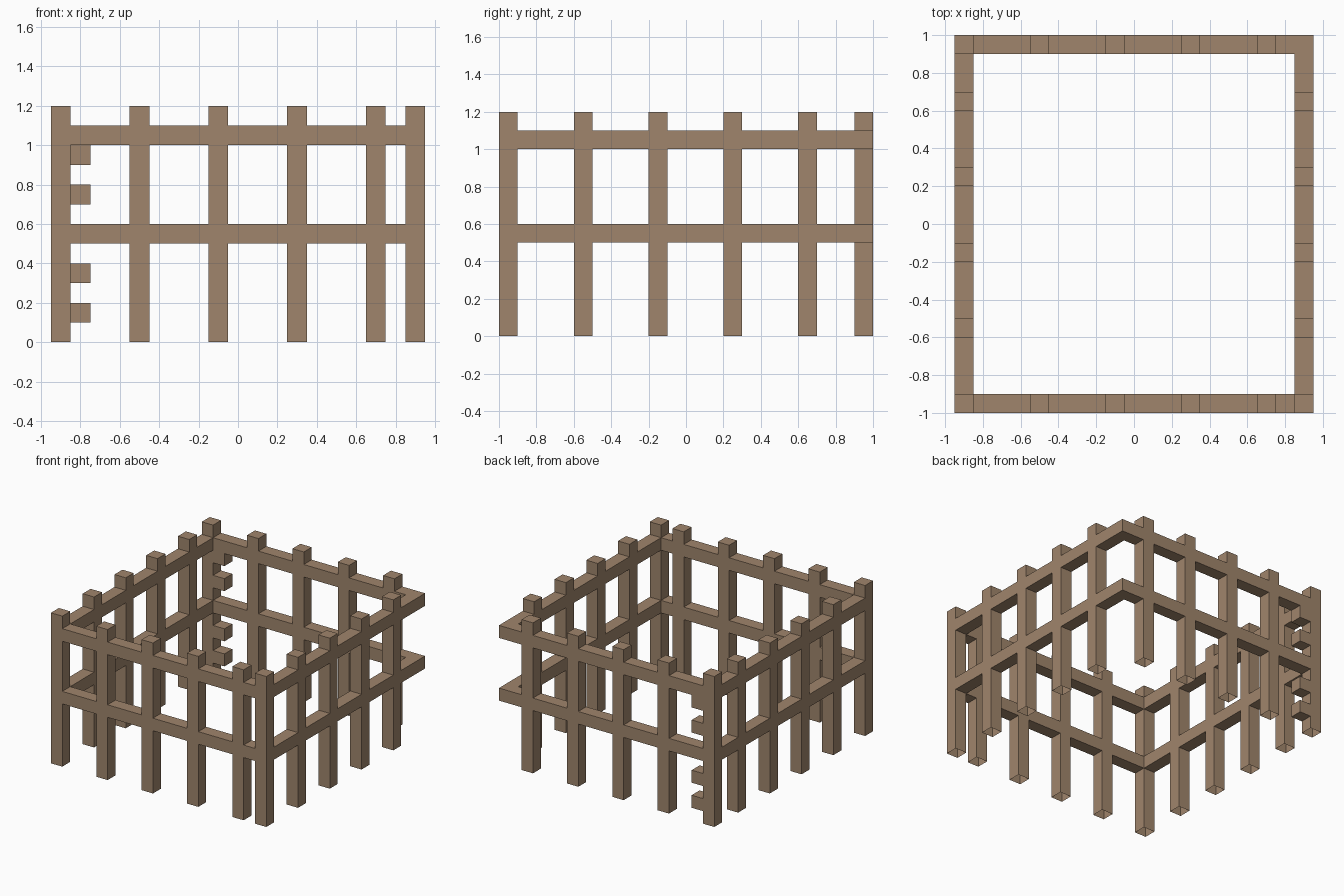
import bpy, bmesh
from mathutils import Vector

if "Cube" in bpy.data.objects:
    bpy.data.objects.remove(bpy.data.objects["Cube"])

T = 0.1  # thickness of every timber

wood = bpy.data.materials.new("wood")
wood.diffuse_color = (0.35, 0.235, 0.15, 1)
wood.use_nodes = True
wood.node_tree.nodes["Principled BSDF"].inputs["Base Color"].default_value = wood.diffuse_color


def box(name, lo, hi, open_bottom=False):
    """Axis-aligned timber between two corners."""
    lo, hi = Vector(lo), Vector(hi)
    bm = bmesh.new()
    bmesh.ops.create_cube(bm, size=1)
    bmesh.ops.scale(bm, vec=hi - lo, verts=bm.verts)
    bmesh.ops.translate(bm, vec=(lo + hi) / 2, verts=bm.verts)
    if open_bottom:
        bm.normal_update()
        bmesh.ops.delete(bm, geom=[f for f in bm.faces if f.normal.z < -0.5],
                         context='FACES_ONLY')
    mesh = bpy.data.meshes.new(name)
    bm.to_mesh(mesh)
    bm.free()
    mesh.materials.append(wood)
    obj = bpy.data.objects.new(name, mesh)
    bpy.context.collection.objects.link(obj)
    return obj


def post(name, x, y):
    box(name, (x, y, 0), (x + T, y + T, 1.2), open_bottom=True)


# Front and back posts, including three corners (back right has none)
for x in (-0.95, -0.55, -0.15, 0.25, 0.65):
    post("front_post", x, -1.0)
    post("back_post", x, 0.9)
post("front_right_corner_post", 0.85, -1.0)

# Side posts
for y in (-0.6, -0.2, 0.2, 0.6):
    post("left_post", -0.95, y)
    post("right_post", 0.85, y)

# Two rings of horizontal rails
for z in (0.5, 1.0):
    box("front_rail", (-0.95, -1.0, z), (0.95, -0.9, z + T))
    box("back_rail", (-0.95, 0.9, z), (0.95, 1.0, z + T))
    box("left_rail", (-0.95, -0.9, z), (-0.85, 0.9, z + T))
    box("right_rail", (0.85, -0.9, z), (0.95, 0.9, z + T))

# Short pegs beside the back left corner post
for z in (0.1, 0.3, 0.7, 0.9):
    box("corner_peg", (-0.85, 0.9, z), (-0.75, 1.0, z + T))
